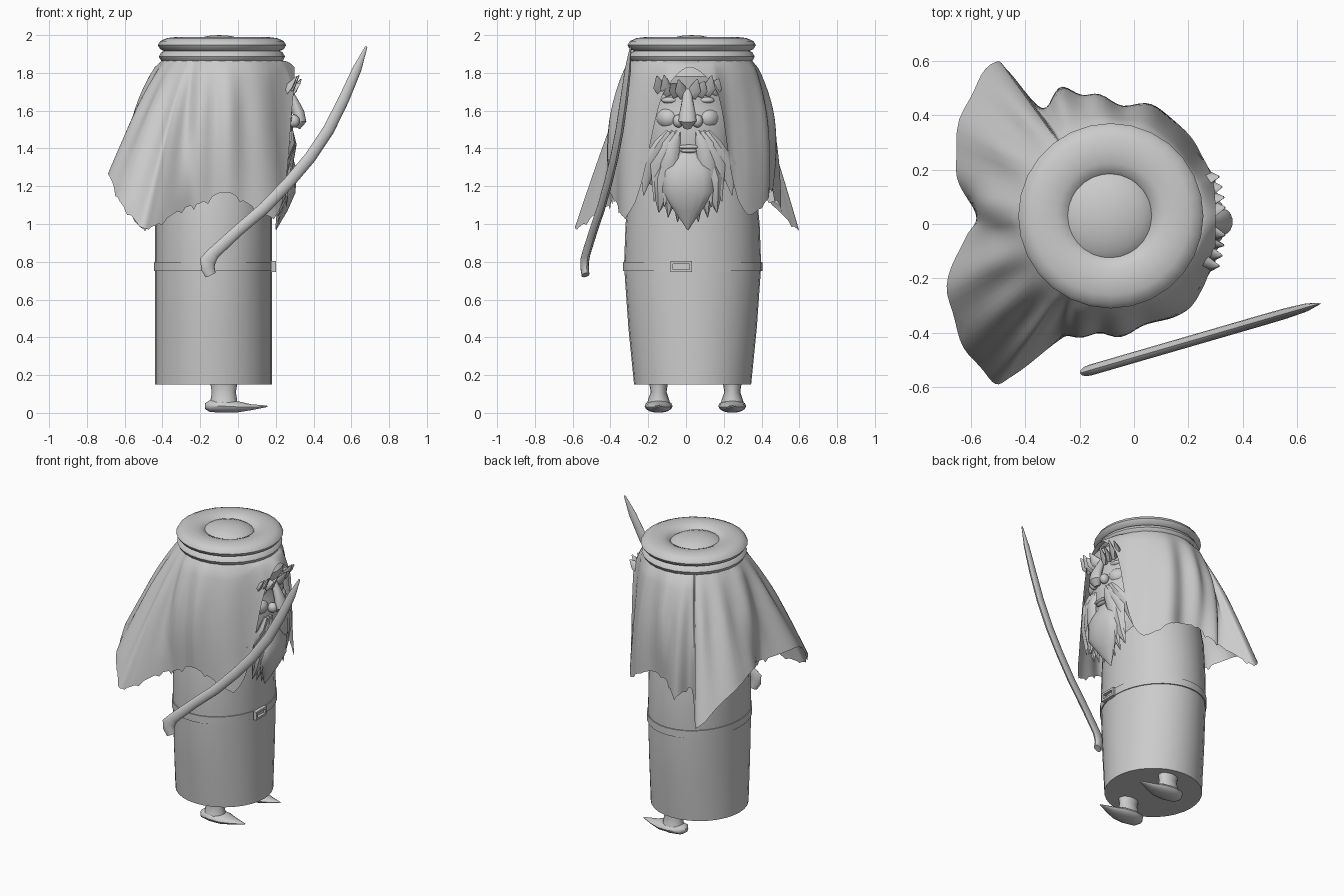
import bpy, bmesh, math, random
from mathutils import Vector

if "Cube" in bpy.data.objects:
    bpy.data.objects.remove(bpy.data.objects["Cube"])
random.seed(4)
V = Vector


def finish(name, bm, angle=40):
    bmesh.ops.recalc_face_normals(bm, faces=bm.faces)
    me = bpy.data.meshes.new(name)
    bm.to_mesh(me)
    bm.free()
    ob = bpy.data.objects.new(name, me)
    bpy.context.collection.objects.link(ob)
    bpy.ops.object.select_all(action='DESELECT')
    ob.select_set(True)
    bpy.context.view_layer.objects.active = ob
    bpy.ops.object.shade_smooth_by_angle(angle=math.radians(angle))
    return ob


def loft(name, rings, cap=True, angle=40):
    bm = bmesh.new()
    rows = [[bm.verts.new(p) for p in r] for r in rings]
    n = len(rows[0])
    for a, b in zip(rows, rows[1:]):
        for i in range(n):
            j = (i + 1) % n
            bm.faces.new((a[i], a[j], b[j], b[i]))
    if cap:
        bm.faces.new(rows[0])
        bm.faces.new(rows[-1])
    return finish(name, bm, angle)


def oval(cx, cy, z, rx, ry, n=32):
    return [V((cx + rx * math.cos(2 * math.pi * i / n), cy + ry * math.sin(2 * math.pi * i / n), z)) for i in range(n)]


def strand(name, pts, sizes, normal, n=8):
    # tube with elliptical section: sizes = (half width, half depth along normal)
    pts = [V(p) for p in pts]
    rings = []
    for k, p in enumerate(pts):
        t = (pts[min(k + 1, len(pts) - 1)] - pts[max(k - 1, 0)]).normalized()
        u = t.cross(V(normal)).normalized()
        v = u.cross(t)
        w, d = sizes[k]
        rings.append([p + u * w * math.cos(2 * math.pi * i / n) + v * d * math.sin(2 * math.pi * i / n) for i in range(n)])
    return loft(name, rings)


def ball(name, loc, scale):
    bm = bmesh.new()
    bmesh.ops.create_uvsphere(bm, u_segments=20, v_segments=12, radius=1)
    for v in bm.verts:
        v.co = V(c * s + l for c, s, l in zip(v.co, scale, loc))
    return finish(name, bm)


def ring(name, major, minor, z, h):
    prof = [2 * math.pi * i / 12 for i in range(13)]
    return loft(name, [oval(-0.085, 0.03, z + h * math.sin(a), major + minor * math.cos(a), major + minor * math.cos(a), 28) for a in prof], cap=False)


# robe, belt and buckle
loft("robe", [oval(-0.13, 0.035, z, rx, ry) for z, rx, ry in
              [(0.15, .31, .31), (0.45, .31, .34), (0.78, .31, .363), (1.0, .31, .355), (1.2, .31, .335), (1.4, .28, .30)]])
loft("belt", [oval(-0.13, 0.035, z, .31 + o, .363 + o) for z, o in [(.75, -.01), (.75, .006), (.80, .006), (.80, -.01)]], cap=False)
for nm, y, z, hy, hz in [("top", -.025, .796, .057, .007), ("bottom", -.025, .752, .057, .007),
                         ("left", -.075, .774, .007, .028), ("right", .025, .774, .007, .028)]:
    bm = bmesh.new()
    bmesh.ops.create_cube(bm, size=2)
    for v in bm.verts:
        v.co = V((.188 + v.co.x * .012, y + v.co.y * hy, z + v.co.z * hz))
    finish("buckle_" + nm, bm)

# legs and pointed shoes
for nm, y in (("right", -.145), ("left", .245)):
    loft(nm + "_leg", [oval(-.075, y, z, rx, ry, 16) for z, rx, ry in
                       [(.03, .075, .066), (.07, .07, .056), (.11, .064, .042), (.16, .072, .05)]])
    strand(nm + "_shoe", [(-.175, y, .035), (-.15, y, .036), (-.08, y, .036), (0, y, .032), (.07, y, .03), (.155, y, .035)],
           [(.02, .015), (.055, .032), (.074, .036), (.067, .03), (.04, .016), (.004, .004)], (0, 0, 1), 14)

# head band rings and crown
ring("upper_band", .243, .097, 1.947, .043)
ring("lower_band", .240, .094, 1.886, .046)
ball("crown", (-.10, .03, 1.91), (.19, .19, .09))

# head cloth: hem points run round the head, from one side of the face to the other
hem = [(.30, .02, 1.83), (.295, .14, 1.74), (.28, .19, 1.60), (.25, .25, 1.22), (.20, .33, 1.05), (.08, .43, 1.13),
       (-.04, .43, 1.18), (-.16, .46, 1.17), (-.26, .50, 1.09), (-.34, .43, 1.14), (-.46, .56, 1.0), (-.51, .59, .98),
       (-.61, .46, 1.13), (-.66, .21, 1.26), (-.58, .04, 1.24), (-.63, -.06, 1.25), (-.685, -.26, 1.26), (-.62, -.45, 1.12),
       (-.52, -.58, .99), (-.44, -.55, .99), (-.30, -.45, 1.08), (-.20, -.39, 1.11), (-.07, -.40, 1.17), (.05, -.37, 1.11),
       (.19, -.32, 1.04), (.25, -.24, 1.20), (.285, -.15, 1.60), (.298, -.09, 1.74)]
cx, cy, STEP, ROWS = -.085, .03, 6, 18
cols = []
N = len(hem)
for i in range(N):
    p0, p1, p2, p3 = [V(hem[(i + k) % N]) for k in (-1, 0, 1, 2)]
    for s in range(STEP):
        t = s / STEP
        cols.append(.5 * (2 * p1 + (p2 - p0) * t + (2 * p0 - 5 * p1 + 4 * p2 - p3) * t * t + (3 * p1 - p0 - 3 * p2 + p3) * t ** 3))
rows = []
for r in range(ROWS + 1):
    t = r / ROWS
    row = []
    for p in cols:
        d = V((p.x - cx, p.y - cy))
        a, R = math.atan2(d.y, d.x), d.length
        side = min(1, max(0, abs(a) - .75))
        fold = .02 * math.sin(a * 17 + 1.5 * math.sin(3 * a)) * side * min(1, t * 2.5) * (1 - .6 * t)
        k = min(1, max(0, (R - .43) / .17))
        k = k * k * (3 - 2 * k)
        z = p.z * t + 1.865 * (1 - t)
        rad = .32 + (R - .32) * t ** (.85 * k + .5 * (1 - k)) + fold + .045 * (1 - k) * side * math.sin(math.pi * t)
        row.append(V((cx + rad * math.cos(a), cy + rad * math.sin(a), z)))
    rows.append(row)
for i in range(len(cols)):
    if rows[-1][i].z < 1.25 and i % 4 == 0:
        rows[-1][i].z -= random.uniform(0, .03)
loft("head_cloth", rows, cap=False, angle=60)

# head under the cloth
loft("head", [oval((f - .40) / 2, .015, z, (f + .40) / 2, ry) for z, f, ry in
              [(1.12, .15, .2), (1.2, .22, .25), (1.3, .265, .28), (1.4, .287, .29), (1.5, .292, .3), (1.6, .285, .3),
               (1.67, .265, .3), (1.72, .28, .3), (1.78, .293, .28), (1.85, .22, .26)]])

# nose, lips, eyes
strand("nose", [(.27, .008, 1.71), (.295, .008, 1.65), (.32, .008, 1.59), (.327, .008, 1.545), (.31, .008, 1.51)],
       [(.022, .015), (.03, .025), (.042, .032), (.048, .036), (.02, .02)], (1, 0, 0), 14)
for s, nm in ((-1, "right"), (1, "left")):
    y = lambda v: .01 + s * v
    ball(nm + "_nostril", (.295, y(.05), 1.545), (.032, .03, .034))
    ball(nm + "_eye", (.238, y(.095), 1.655), (.028, .045, .018))
    ball(nm + "_cheek", (.2, y(.10), 1.56), (.085, .07, .065))
    # bushy brows
    for k in range(4):
        v = .03 + .038 * k
        x = .275 - 1.1 * v * v
        strand(f"{nm}_brow_{k}", [(x - .01, y(v - .01), 1.685 + .006 * k), (x + .025, y(v + .012), 1.715 + .006 * k),
                                  (x + .06, y(v + .02), 1.75 + random.uniform(-.01, .04))],
               [(.034, .02), (.032, .013), (.004, .003)], (1, 0, .4), 6)
    # moustache
    for k in range(3):
        e = .10 + .055 * k
        strand(f"{nm}_moustache_{k}", [(.28, y(.05 + .025 * k), 1.49), (.29 - .005 * k, y(.08 + .03 * k), 1.42),
                                       (.275 - .02 * k, y(e), 1.31), (.255 - .025 * k, y(e + .025), 1.09 + .03 * k)],
               [(.016, .014), (.04, .022), (.045, .018), (.002, .002)], (1, 0, 0), 6)
    # outer beard locks
    for k in range(3):
        v = .05 + .045 * k
        strand(f"{nm}_beard_lock_{k}", [(.25, y(v * .8), 1.35), (.275 - .01 * k, y(v), 1.24), (.25 - .01 * k, y(v), 1.14),
                                        (.21, y(v * 1.1), 1.01 + .025 * k)],
               [(.03, .03), (.042, .026), (.037, .022), (.002, .002)], (1, 0, 0), 6)
ball("upper_lip", (.285, .015, 1.408), (.022, .06, .012))
ball("lower_lip", (.28, .015, 1.388), (.022, .045, .012))

# central beard
strand("beard", [(.24, .01, 1.37), (.27, .01, 1.28), (.265, .01, 1.17), (.235, .01, 1.08), (.2, .01, .97)],
       [(.07, .04), (.13, .045), (.135, .04), (.08, .03), (.003, .003)], (1, 0, 0), 14)

# curved sword with hooked grip
path = [(-.145, .73), (-.16, .765), (-.16, .805), (-.13, .845), (0, .965), (.14, 1.085), (.27, 1.22), (.38, 1.35),
        (.48, 1.5), (.56, 1.66), (.63, 1.82), (.68, 1.94)]
wid = [.03, .038, .044, .034, .031, .032, .032, .032, .032, .03, .025, .006]
strand("sword", [(x, -.49 + .29 * x, z) for x, z in path],
       [(w, min(.02, w * (1 - .04 * k))) for k, w in enumerate(wid)], (-.28, .96, 0), 12)
